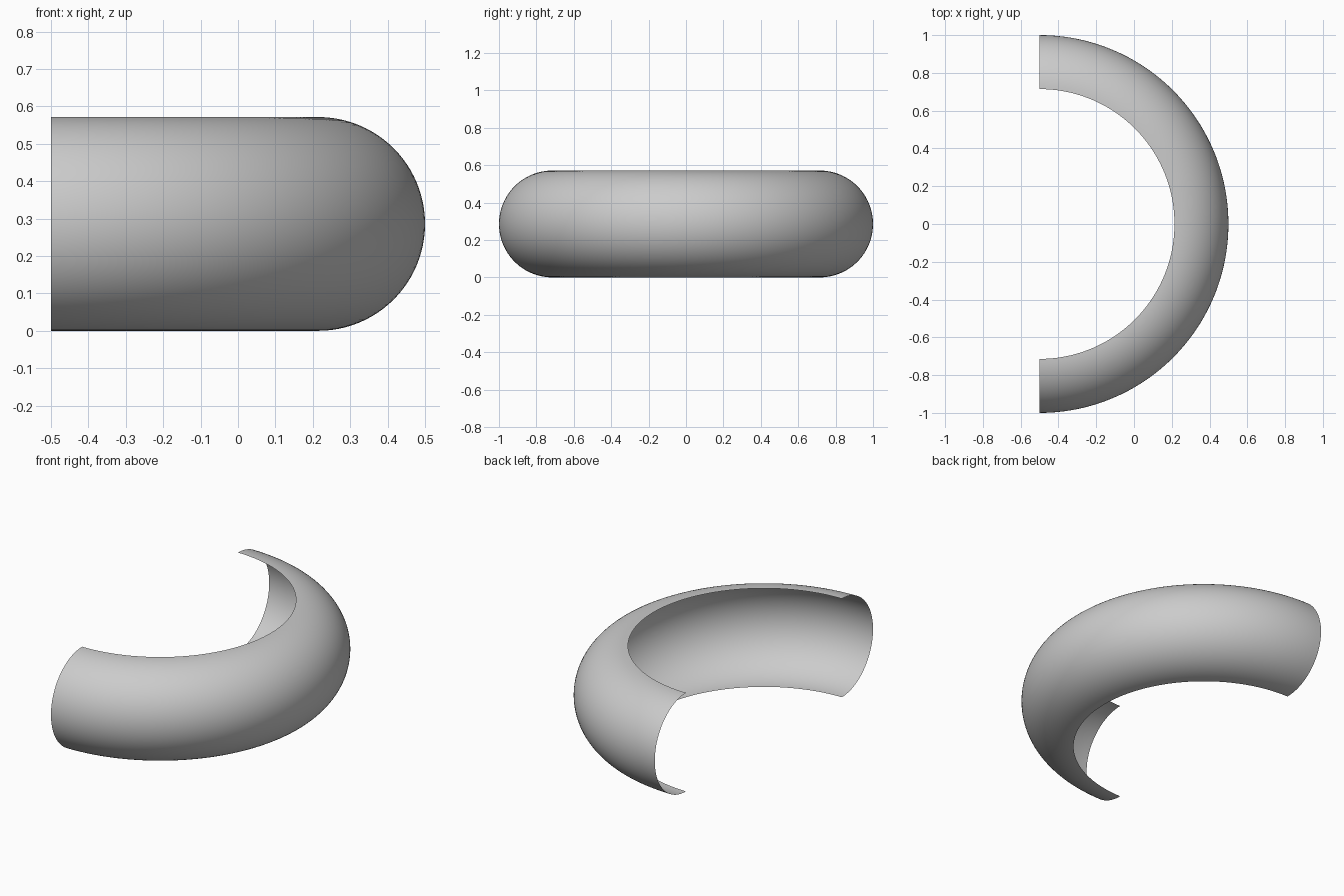
import bpy, bmesh, math
from mathutils import Matrix, Vector

cube = bpy.data.objects.get("Cube")
if cube:
    bpy.data.objects.remove(cube, do_unlink=True)

MAJOR, MINOR = 5 / 7, 2 / 7        # sweep radius and tube radius
PROFILE_STEPS, SWEEP_STEPS = 48, 96
CENTRE = Vector((-0.5, 0, MINOR))

# Plain grey material
grey = bpy.data.materials.new("light grey")
grey.use_nodes = True
colour = (0.6, 0.6, 0.6, 1)
grey.diffuse_color = colour
grey.node_tree.nodes["Principled BSDF"].inputs["Base Color"].default_value = colour

# Outward-bulging half-circle profile, swept half a turn into an open shell
bm = bmesh.new()
profile = []
for i in range(PROFILE_STEPS + 1):
    a = -math.pi / 2 + math.pi * i / PROFILE_STEPS
    offset = Vector((MAJOR + MINOR * math.cos(a), 0, MINOR * math.sin(a)))
    profile.append(bm.verts.new(CENTRE + Matrix.Rotation(-math.pi / 2, 3, 'Z') @ offset))
edges = [bm.edges.new(pair) for pair in zip(profile, profile[1:])]
bmesh.ops.spin(bm, geom=profile + edges, cent=CENTRE, axis=(0, 0, 1),
               angle=math.pi, steps=SWEEP_STEPS, use_duplicate=False)

# Face the shell outwards, away from the tube's centre line
bm.normal_update()
for face in bm.faces:
    p = face.calc_center_median() - CENTRE
    ring = Vector((p.x, p.y, 0)).normalized() * MAJOR
    if face.normal.dot(p - ring) < 0:
        face.normal_flip()

mesh = bpy.data.meshes.new("half_ring_shell")
bm.to_mesh(mesh)
bm.free()
mesh.materials.append(grey)
mesh.shade_smooth()
shell = bpy.data.objects.new("half_ring_shell", mesh)
bpy.context.collection.objects.link(shell)
